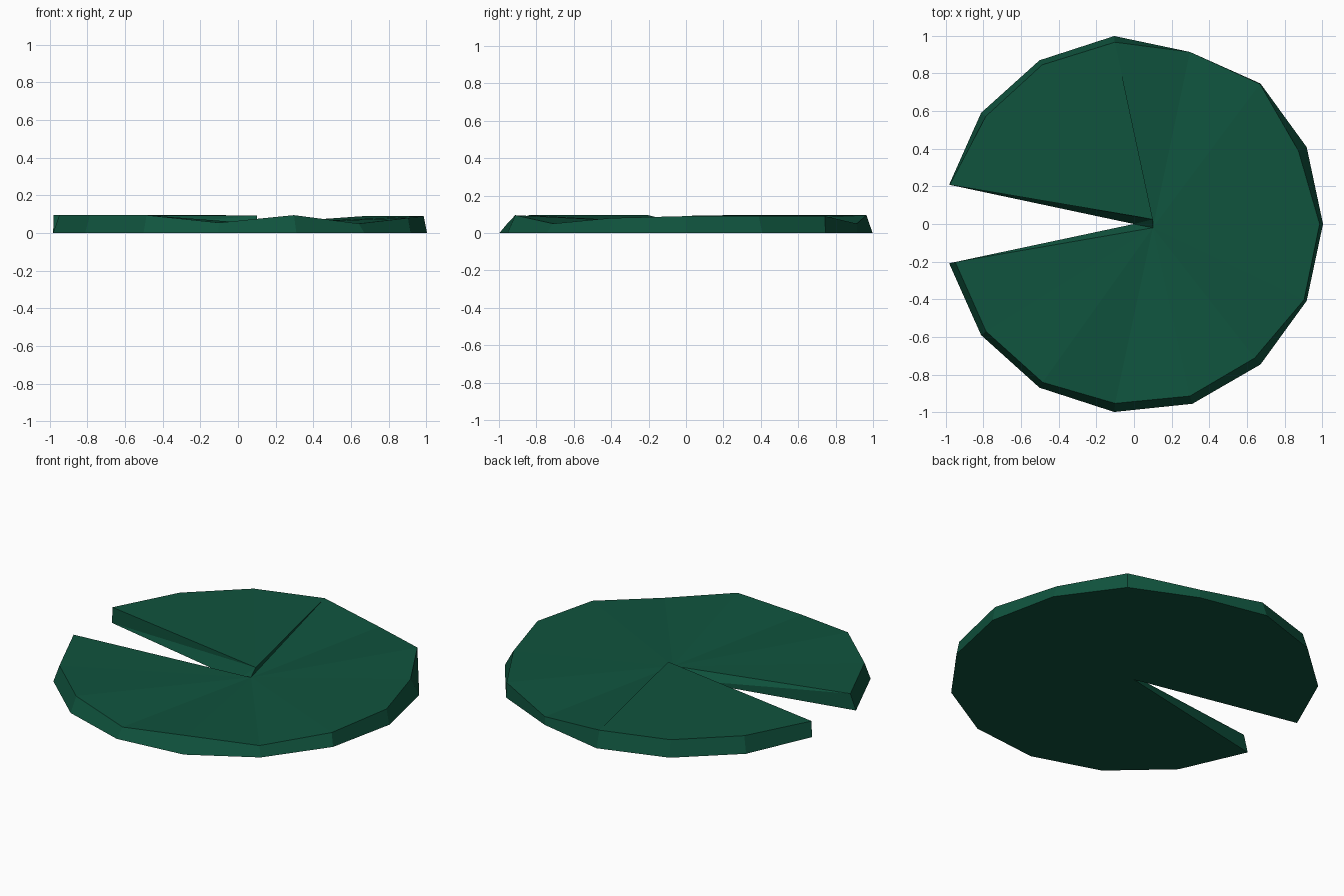
import bpy, bmesh
from math import cos, sin, radians

cube = bpy.data.objects.get("Cube")
if cube:
    bpy.data.objects.remove(cube, do_unlink=True)

SIDES = 15
STEP = radians(24)

# Upper rim per corner, clockwise from the notch: radius and height
RIM = [(1.0, .095), (.972, .095), (.975, .095), (.97, .095), (.96, .05),
       (1.0, .09), (.955, .09), (.985, .09), (.988, .08), (.957, .05),
       (.96, .095), (.957, .055), (.97, .095), (.97, .095), (.97, .095)]


def corner(i, radius, z):
    a = (7 - i) * STEP
    return (radius * cos(a), radius * sin(a), z)


bm = bmesh.new()
# Regular base outline, with one corner pulled in
base = [bm.verts.new(corner(i, .96 if i == 4 else 1.003, 0)) for i in range(SIDES)]
rim = [bm.verts.new(corner(i, r, z)) for i, (r, z) in enumerate(RIM)]

# Notch tip: base point, low centre and raised lip
tip = bm.verts.new((0, 0, 0))
centre = bm.verts.new((.1, -.02, .05))
lip = bm.verts.new((.1, .025, .092))

# Outer wall and the upper surface fanned from the notch tip
for i in range(SIDES - 1):
    bm.faces.new((base[i], base[i + 1], rim[i + 1], rim[i]))
    bm.faces.new((lip if i < 3 else centre, rim[i], rim[i + 1]))
bm.faces.new((lip, rim[3], centre))

# Notch walls
bm.faces.new((base[0], rim[0], lip))
bm.faces.new((base[0], lip, tip))
bm.faces.new((tip, lip, centre))
bm.faces.new((tip, centre, rim[-1]))
bm.faces.new((tip, rim[-1], base[-1]))

# Underside
for a, b in zip(base, base[1:]):
    bm.faces.new((tip, b, a))

bmesh.ops.recalc_face_normals(bm, faces=bm.faces)
mesh = bpy.data.meshes.new("lily_pad")
bm.to_mesh(mesh)
bm.free()

# Leaf colour
colour = (.005, .088, .048, 1)
leaf = bpy.data.materials.new("leaf_green")
leaf.use_nodes = True
leaf.diffuse_color = colour
shader = next(n for n in leaf.node_tree.nodes if n.type == 'BSDF_PRINCIPLED')
shader.inputs["Base Color"].default_value = colour
mesh.materials.append(leaf)

pad = bpy.data.objects.new("lily_pad", mesh)
bpy.context.collection.objects.link(pad)
